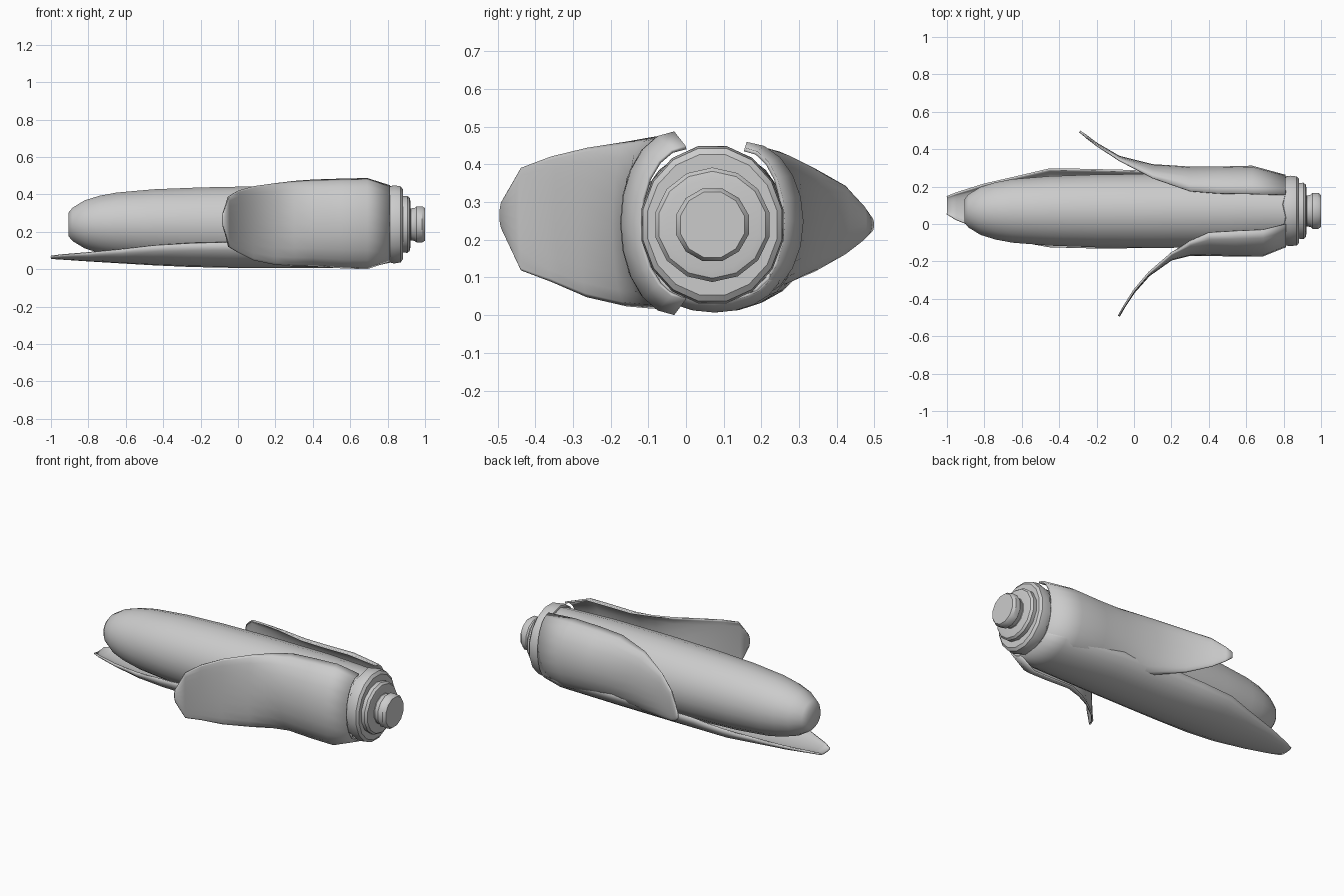
import bpy, bmesh, math

CY, CZ = 0.07, 0.24   # long axis of the cob


def finish(name, bm, angle):
    bmesh.ops.recalc_face_normals(bm, faces=bm.faces)
    me = bpy.data.meshes.new(name)
    bm.to_mesh(me)
    bm.free()
    ob = bpy.data.objects.new(name, me)
    bpy.context.collection.objects.link(ob)
    bpy.ops.object.select_all(action='DESELECT')
    ob.select_set(True)
    bpy.context.view_layer.objects.active = ob
    bpy.ops.object.shade_smooth_by_angle(angle=math.radians(angle))
    return ob


def lathe(name, profile, sides, angle=40, wave=0.0):
    """Profile of (x, radius y, radius z) rings around the cob axis, capped."""
    bm = bmesh.new()
    rings = []
    for k, (x, ry, rz) in enumerate(profile):
        ring = []
        for i in range(sides):
            a = 2 * math.pi * (i + 0.5) / sides
            dx = wave * (-1) ** i if k < 2 else 0
            ring.append(bm.verts.new((x + dx, CY + ry * math.cos(a), CZ + rz * math.sin(a))))
        rings.append(ring)
    for r, s in zip(rings, rings[1:]):
        for i in range(sides):
            j = (i + 1) % sides
            bm.faces.new((r[i], r[j], s[j], s[i]))
    bm.faces.new(rings[0])
    bm.faces.new(rings[-1])
    return finish(name, bm, angle)


def leaf(name, stations, under=False, cols=10):
    """Stations of (x, depth at middle, depth at edge, low edge, high edge)."""
    bm = bmesh.new()
    rows = []
    for x, mid, edge, lo, hi in stations:
        row = []
        for i in range(cols + 1):
            t = math.pi * (i / cols - 0.5)
            w = (lo + hi) / 2 + (hi - lo) / 2 * math.sin(t)
            d = edge + (mid - edge) * math.cos(t)
            row.append(bm.verts.new((x, w, d) if under else (x, d, w)))
        rows.append(row)
    for r, s in zip(rows, rows[1:]):
        for i in range(cols):
            bm.faces.new((r[i], r[i + 1], s[i + 1], s[i]))
    ob = finish(name, bm, 50)
    mod = ob.modifiers.new("thickness", 'SOLIDIFY')
    mod.thickness = 0.01
    mod.offset = 0
    return ob


# cob with blunt rounded tip
lathe("cob", [(-0.905, 0.065, 0.065), (-0.885, 0.09, 0.09), (-0.82, 0.13, 0.13),
              (-0.74, 0.155, 0.155), (-0.65, 0.172, 0.172), (-0.45, 0.188, 0.19),
              (-0.2, 0.197, 0.2), (0.1, 0.2, 0.206), (0.5, 0.198, 0.206),
              (0.82, 0.18, 0.195)], 20)

# scalloped collar, step ring and stem
lathe("collar", [(0.80, 0.17, 0.19), (0.805, 0.186, 0.205), (0.835, 0.192, 0.213),
                 (0.87, 0.188, 0.207), (0.882, 0.175, 0.19), (0.882, 0.14, 0.14)], 16, 35, 0.008)
lathe("step_ring", [(0.86, 0.15, 0.15), (0.905, 0.155, 0.152), (0.918, 0.145, 0.142),
                    (0.922, 0.125, 0.122)], 14, 35)
lathe("stem", [(0.90, 0.105, 0.105), (0.925, 0.085, 0.088), (0.945, 0.09, 0.092),
               (0.955, 0.1, 0.1), (0.985, 0.1, 0.1), (1.0, 0.088, 0.09)], 12, 35)

# husk leaves peeling away on both sides
leaf("front_husk", [(0.81, -0.12, 0.0, 0.045, 0.445), (0.69, -0.168, -0.03, 0.005, 0.483),
                    (0.55, -0.17, -0.036, 0.01, 0.48), (0.4, -0.165, -0.045, 0.02, 0.475),
                    (0.3, -0.165, -0.09, 0.022, 0.468), (0.2, -0.19, -0.155, 0.027, 0.457),
                    (0.08, -0.275, -0.26, 0.05, 0.442), (0.0, -0.365, -0.355, 0.09, 0.42),
                    (-0.05, -0.44, -0.435, 0.12, 0.39), (-0.08, -0.493, -0.485, 0.23, 0.30)])
leaf("back_husk", [(0.81, 0.258, 0.155, 0.06, 0.44), (0.63, 0.307, 0.16, 0.042, 0.455),
                   (0.45, 0.302, 0.163, 0.05, 0.452), (0.3, 0.302, 0.175, 0.062, 0.448),
                   (0.1, 0.315, 0.245, 0.08, 0.43), (-0.08, 0.36, 0.34, 0.12, 0.385),
                   (-0.2, 0.43, 0.42, 0.165, 0.34), (-0.26, 0.475, 0.465, 0.20, 0.29),
                   (-0.29, 0.495, 0.49, 0.225, 0.255)])

# long husk leaf cradling the underside
leaf("under_husk", [(0.81, 0.04, 0.11, -0.07, 0.22), (0.69, 0.012, 0.12, -0.10, 0.25),
                    (0.3, 0.012, 0.14, -0.12, 0.275), (-0.05, 0.013, 0.145, -0.125, 0.285),
                    (-0.25, 0.017, 0.14, -0.125, 0.29), (-0.45, 0.026, 0.128, -0.12, 0.293),
                    (-0.62, 0.036, 0.108, -0.09, 0.253), (-0.8, 0.047, 0.09, -0.035, 0.212),
                    (-0.95, 0.057, 0.077, 0.025, 0.165), (-1.0, 0.06, 0.07, 0.055, 0.145)], True)
